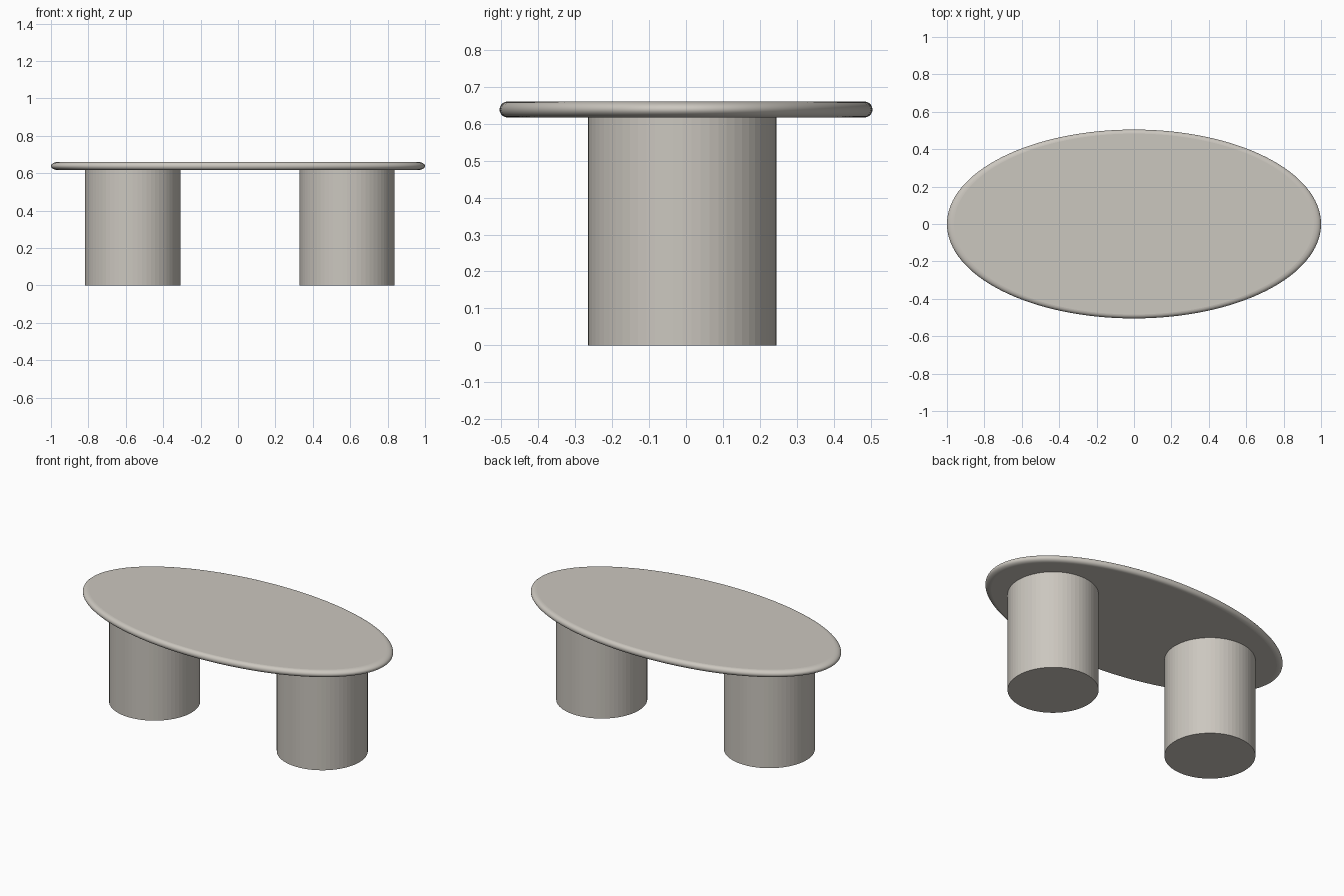
import bpy, bmesh, math

if "Cube" in bpy.data.objects:
    bpy.data.objects.remove(bpy.data.objects["Cube"])

stone = bpy.data.materials.new("warm grey stone")
stone.diffuse_color = (0.60, 0.57, 0.52, 1)
stone.use_nodes = True
stone.node_tree.nodes["Principled BSDF"].inputs["Base Color"].default_value = stone.diffuse_color


def add_object(name, bm):
    bmesh.ops.recalc_face_normals(bm, faces=bm.faces)
    mesh = bpy.data.meshes.new(name)
    bm.to_mesh(mesh)
    bm.free()
    mesh.materials.append(stone)
    obj = bpy.data.objects.new(name, mesh)
    bpy.context.collection.objects.link(obj)
    return obj


# Oval tabletop: stacked ellipses following a bullnose edge
LOW, HIGH, SIDES, STEPS = 0.617, 0.66, 128, 12
mid, half = (LOW + HIGH) / 2, (HIGH - LOW) / 2
bm = bmesh.new()
rings = []
for i in range(STEPS + 1):
    a = -math.pi / 2 + math.pi * i / STEPS
    rx = 1.0 - 0.038 * (1 - math.cos(a))
    ry = 0.505 - half * (1 - math.cos(a))
    z = mid + half * math.sin(a)
    rings.append([bm.verts.new((rx * math.cos(t), ry * math.sin(t), z))
                  for t in (2 * math.pi * k / SIDES for k in range(SIDES))])
for lower, upper in zip(rings, rings[1:]):
    for k in range(SIDES):
        n = (k + 1) % SIDES
        bm.faces.new((lower[k], lower[n], upper[n], upper[k])).smooth = True
bm.faces.new(rings[0][::-1])
bm.faces.new(rings[-1])
add_object("tabletop", bm)

# Two thick faceted column legs
for name, x in (("left_leg", -0.563), ("right_leg", 0.583)):
    bm = bmesh.new()
    bmesh.ops.create_cone(bm, cap_ends=True, segments=64, radius1=0.255,
                          radius2=0.255, depth=LOW)
    bmesh.ops.translate(bm, verts=bm.verts, vec=(x, -0.01, LOW / 2))
    add_object(name, bm)
